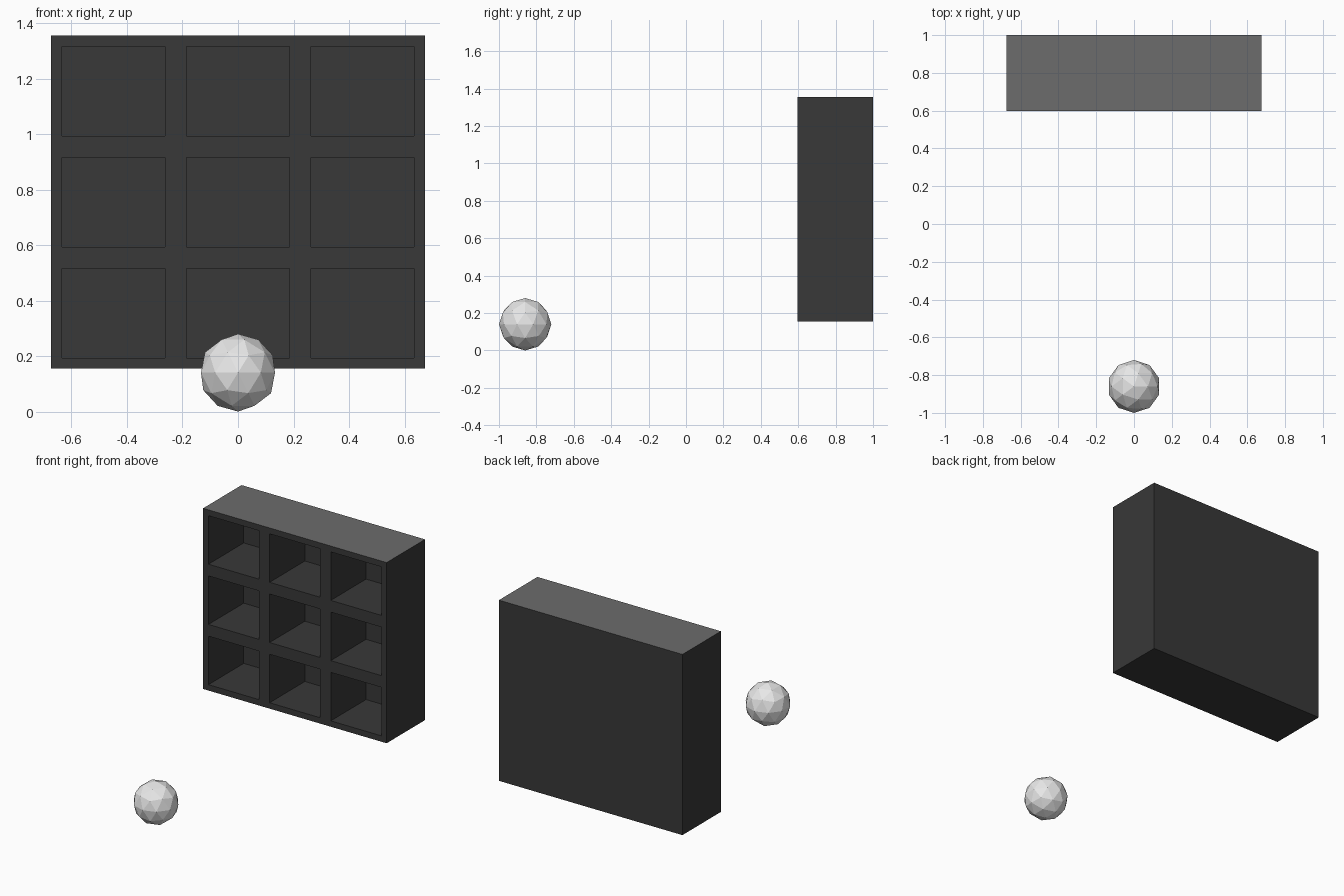
import bpy, bmesh

if "Cube" in bpy.data.objects:
    bpy.data.objects.remove(bpy.data.objects["Cube"])

def material(name, rgb):
    m = bpy.data.materials.new(name)
    m.diffuse_color = (*rgb, 1)
    m.use_nodes = True
    m.node_tree.nodes["Principled BSDF"].inputs["Base Color"].default_value = m.diffuse_color
    return m

dark = material("charcoal", (0.04, 0.04, 0.04))
grey = material("mid grey", (0.15, 0.15, 0.15))
pale = material("pale grey", (0.8, 0.8, 0.8))

# Overall shelf dimensions, three by three compartments
CELL_W, CELL_H, WALL = 0.4493, 0.4, 0.039
X0, Z0, FRONT, BACK = -0.674, 0.155, 0.597, 1.0
DEPTH = 0.37

def stops(start, cell):
    """Outer edge, then both sides of each opening, then outer edge."""
    s = [start]
    for i in range(3):
        s += [start + i * cell + WALL, start + (i + 1) * cell - WALL]
    return s + [start + 3 * cell]

xs, zs = stops(X0, CELL_W), stops(Z0, CELL_H)

# Front lattice of the shelf
bm = bmesh.new()
v = [[bm.verts.new((x, FRONT, z)) for z in zs] for x in xs]
pockets = []
for i in range(7):
    for j in range(7):
        f = bm.faces.new((v[i][j], v[i + 1][j], v[i + 1][j + 1], v[i][j + 1]))
        if i % 2 and j % 2:
            pockets.append(f)

# Outer sides and back
c = [v[0][0], v[7][0], v[7][7], v[0][7]]
b = [bm.verts.new((p.co.x, BACK, p.co.z)) for p in c]
bm.faces.new(b)
edges = [[v[i][0] for i in range(8)], [v[7][j] for j in range(8)],
         [v[i][7] for i in range(7, -1, -1)], [v[0][j] for j in range(7, -1, -1)]]
for k, row in enumerate(edges):
    bm.faces.new(row + [b[(k + 1) % 4], b[k]])

# Compartments pushed in from the front
for f in pockets:
    r = bmesh.ops.extrude_face_region(bm, geom=[f])
    moved = [g for g in r["geom"] if isinstance(g, bmesh.types.BMVert)]
    bmesh.ops.translate(bm, verts=moved, vec=(0, DEPTH, 0))
    if f.is_valid:
        bm.faces.remove(f)
bmesh.ops.recalc_face_normals(bm, faces=bm.faces[:])

# Lighter top board
for f in bm.faces:
    f.material_index = int(f.normal.z > 0.9 and f.calc_center_median().z > zs[-1] - 0.01)

me = bpy.data.meshes.new("shelf")
bm.to_mesh(me)
bm.free()
me.materials.append(dark)
me.materials.append(grey)
shelf = bpy.data.objects.new("cubby_shelf", me)
bpy.context.collection.objects.link(shelf)

# Low-poly ball
bpy.ops.mesh.primitive_ico_sphere_add(subdivisions=2, radius=0.14, location=(0, -0.86, 0.14))
ball = bpy.context.object
ball.name = "ball"
ball.data.materials.append(pale)
